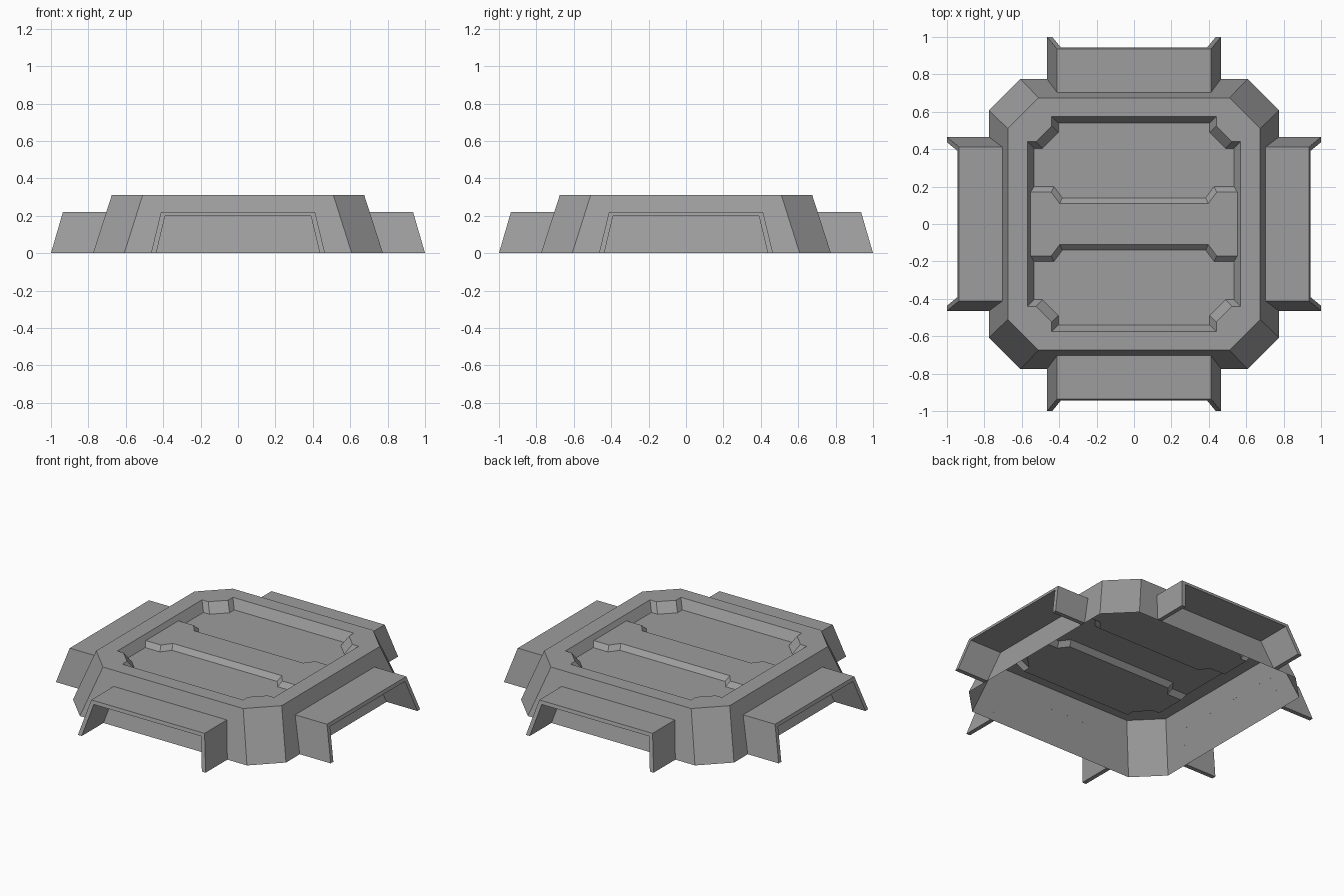
import bpy
import bmesh
from math import pi
from mathutils import Matrix

cube = bpy.data.objects.get("Cube")
if cube:
    bpy.data.objects.remove(cube)

grey = bpy.data.materials.new("plain grey")
grey.use_nodes = True
colour = (0.34, 0.34, 0.34, 1)
grey.diffuse_color = colour
grey.node_tree.nodes["Principled BSDF"].inputs["Base Color"].default_value = colour

TOP, FLOOR, BAR = 0.31, 0.25, 0.28


def finish(name, bm):
    mesh = bpy.data.meshes.new(name)
    bm.to_mesh(mesh)
    bm.free()
    mesh.materials.append(grey)
    obj = bpy.data.objects.new(name, mesh)
    bpy.context.collection.objects.link(obj)
    return obj


def at(points, z):
    return [(x, y, z) for x, y in points]


def quarter_sheet(name, faces):
    """Open sheet drawn in one quadrant, all faces up, mirrored across x and y."""
    bm = bmesh.new()
    for points in faces:
        bm.faces.new([bm.verts.new(p) for p in points])
    bmesh.ops.remove_doubles(bm, verts=bm.verts, dist=0.0005)
    bm.normal_update()
    for face in bm.faces:
        if face.normal.z < 0:
            face.normal_flip()
    obj = finish(name, bm)
    mirror = obj.modifiers.new("mirror", 'MIRROR')
    mirror.use_axis = (True, True, False)
    return obj


def strip(upper, lower):
    """Quads joining two matching outlines."""
    return [[upper[i], upper[i + 1], lower[i + 1], lower[i]]
            for i in range(len(upper) - 1)]


# Chamfered body: sloping walls and flat rim
rim_outer = at([(0, 0.675), (0.51, 0.675), (0.675, 0.51), (0.675, 0)], TOP)
base = at([(0, 0.775), (0.608, 0.775), (0.775, 0.608), (0.775, 0)], 0)
recess_top = at([(0, 0.575), (0.44, 0.575), (0.44, 0.525), (0.525, 0.44), (0.57, 0.44)], TOP)
rim = rim_outer + [(0.57, 0, TOP)] + recess_top[::-1]
quarter_sheet("body_shell", strip(rim_outer, base) + [rim])

# Recessed panel with a raised centre bar
recess_floor = at([(0, 0.54), (0.405, 0.54), (0.405, 0.49), (0.49, 0.405), (0.535, 0.405)], FLOOR)
bar_foot = at([(0, 0.14), (0.383, 0.14), (0.428, 0.2), (0.535, 0.2)], FLOOR)
bar_top = at([(0, 0.11), (0.397, 0.11), (0.442, 0.17), (0.5525, 0.17)], BAR)
side_wall = [(0.57, 0, TOP), recess_top[-1], recess_floor[-1], bar_foot[-1],
             bar_top[-1], (0.5525, 0, BAR)]
quarter_sheet("recessed_panel",
              strip(recess_top, recess_floor) + strip(bar_top, bar_foot)
              + [recess_floor + bar_foot[::-1], side_wall,
                 bar_top + [(0.5525, 0, BAR), (0, 0, BAR)]])


# Four open hoods, one on each side
def hood(name, angle):
    bm = bmesh.new()
    outer = [(-0.465, 0), (-0.412, 0.22), (0.412, 0.22), (0.465, 0)]
    inner = [(0.437, 0), (0.39, 0.198), (-0.39, 0.198), (-0.437, 0)]
    profile = outer + inner
    front = [bm.verts.new((x, -1 + 0.29 * z, z)) for x, z in profile]
    back = [bm.verts.new((x, -0.775 + 0.323 * z, z)) for x, z in profile]
    count = len(profile)
    for i in range(count):
        j = (i + 1) % count
        bm.faces.new((front[i], front[j], back[j], back[i]))
    for ring in (front, back):
        for i in range(3):
            bm.faces.new((ring[i], ring[i + 1], ring[6 - i], ring[7 - i]))
    bmesh.ops.recalc_face_normals(bm, faces=bm.faces)
    bmesh.ops.rotate(bm, verts=bm.verts, matrix=Matrix.Rotation(angle, 3, 'Z'))
    return finish(name, bm)


for turn, side in enumerate(("front", "left", "back", "right")):
    hood(side + "_hood", turn * pi / 2)
